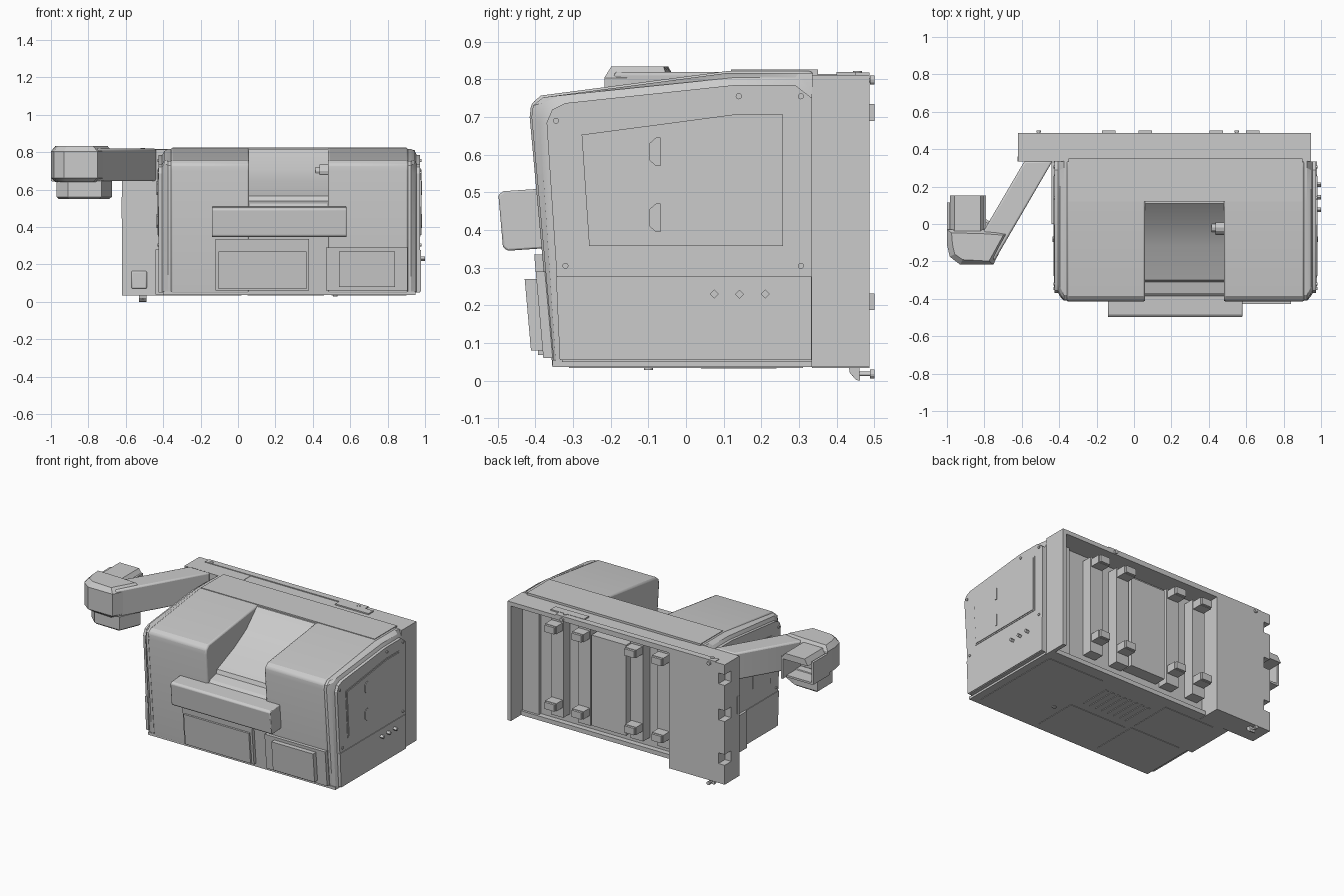
import bpy, bmesh, math
from mathutils import Vector

CX = 0.275                      # centre line of the main housing


def loft(name, axis, sections, bevel=0, seg=2, mirror=False):
    """Join same-length outlines placed along an axis into a closed solid."""
    bm = bmesh.new()
    for side in ((0, 1) if mirror else (0,)):
        rings = []
        for d, pts in sections:
            ring = []
            for a, b in pts:
                co = {'x': (d, a, b), 'y': (a, d, b), 'z': (a, b, d)}[axis]
                x = 2 * CX - co[0] if side else co[0]
                ring.append(bm.verts.new((x, co[1], co[2])))
            rings.append(ring)
        n = len(rings[0])
        for r, s in zip(rings, rings[1:]):
            for i in range(n):
                bm.faces.new((r[i], r[(i + 1) % n], s[(i + 1) % n], s[i]))
        bm.faces.new(rings[0])
        bm.faces.new(rings[-1])
    bmesh.ops.recalc_face_normals(bm, faces=bm.faces)
    me = bpy.data.meshes.new(name)
    bm.to_mesh(me)
    bm.free()
    ob = bpy.data.objects.new(name, me)
    bpy.context.collection.objects.link(ob)
    if bevel:
        m = ob.modifiers.new("bevel", 'BEVEL')
        m.width, m.segments, m.limit_method = bevel, seg, 'ANGLE'
        m.angle_limit = math.radians(40)
    return ob


def prism(name, axis, pts, a, b, **kw):
    return loft(name, axis, [(a, pts), (b, pts)], **kw)


def box(name, x0, x1, y0, y1, z0, z1, **kw):
    return prism(name, 'z', [(x0, y0), (x1, y0), (x1, y1), (x0, y1)], z0, z1, **kw)


def disc(name, axis, a, b, r, d0, d1, n=12, **kw):
    pts = [(a + r * math.cos(2 * math.pi * i / n), b + r * math.sin(2 * math.pi * i / n)) for i in range(n)]
    return prism(name, axis, pts, d0, d1, **kw)


def front_y(z):                 # slightly leaning front face
    return -0.355 - 0.088 * (z - 0.04)


def front_panel(name, x0, x1, z0, z1, out, **kw):
    return prism(name, 'x', [(front_y(z0) - out, z0), (front_y(z1) - out, z1),
                             (front_y(z1) + 0.02, z1), (front_y(z0) + 0.02, z0)], x0, x1, **kw)


# Main housing: two side shells and a sloped tray between them
shell = [(-0.355, 0.04), (-0.415, 0.70), (-0.411, 0.735), (-0.385, 0.757),
         (0.11, 0.822), (0.30, 0.822), (0.337, 0.822), (0.337, 0.04)]
prism("left_shell", 'x', shell, -0.36, 0.06, bevel=0.01)
prism("right_shell", 'x', shell, 0.48, 0.91, bevel=0.01)
prism("sloped_tray", 'x', [(-0.355, 0.04), (-0.395, 0.50), (-0.37, 0.525), (-0.31, 0.54), (-0.30, 0.565),
                           (-0.12, 0.64), (0.0, 0.71), (0.11, 0.817), (0.337, 0.82), (0.337, 0.04)], 0.055, 0.485)
disc("tray_knob", 'x', -0.02, 0.70, 0.035, 0.435, 0.48)
disc("tray_knob_hub", 'x', -0.02, 0.70, 0.022, 0.415, 0.44)
box("top_lid", -0.35, 0.90, 0.12, 0.35, 0.81, 0.826)
box("base_plate", -0.40, 0.95, -0.355, 0.335, 0.037, 0.055)

# Side covers, mirrored left and right
cover = [(-0.328, 0.05), (-0.37, 0.685), (-0.355, 0.72), (-0.32, 0.737),
         (0.13, 0.785), (0.29, 0.785), (0.334, 0.75), (0.334, 0.05)]
rim = [(y - 0.018 if y < 0 else y, z + (0.02 if z > 0.7 else 0)) for y, z in cover]
inner = [(y + 0.005 if y < 0 else y, z - (0.005 if z > 0.7 else 0)) for y, z in shell]
loft("side_covers", 'x', [(0.90, inner), (0.925, inner), (0.945, rim), (0.955, cover), (0.974, cover)], mirror=True)
prism("side_lower_covers", 'x', [(-0.335, 0.055), (-0.345, 0.277), (0.333, 0.277), (0.333, 0.055)],
      0.96, 0.978, mirror=True)
window = [(-0.285, 0.66), (0.13, 0.715), (0.265, 0.715), (0.265, 0.35), (-0.265, 0.35)]
window_in = [(-0.277, 0.653), (0.13, 0.707), (0.257, 0.707), (0.257, 0.358), (-0.257, 0.358)]
prism("side_window_frames", 'x', window, 0.97, 0.977, mirror=True)
prism("side_windows", 'x', window_in, 0.97, 0.981, mirror=True)
for z in (0.57, 0.395):
    prism("side_grip", 'x', [(-0.097, z + 0.015), (-0.097, z + 0.06), (-0.08, z + 0.075),
                             (-0.068, z + 0.075), (-0.068, z), (-0.08, z)], 0.97, 0.985, mirror=True)
for y, z in ((-0.345, 0.69), (0.14, 0.755), (0.305, 0.755), (0.305, 0.305), (-0.32, 0.305)):
    disc("side_screws", 'x', y, z, 0.008, 0.97, 0.98, mirror=True)
for y in (0.075, 0.142, 0.21):
    disc("side_stud", 'x', y, 0.23, 0.012, 0.97, 1.0, n=4)

# Front handle bar and lower drawers
prism("front_bar", 'x', [(-0.498, 0.493), (-0.485, 0.503), (-0.38, 0.51), (-0.37, 0.352),
                         (-0.474, 0.345), (-0.486, 0.355)], -0.14, 0.58, bevel=0.005, seg=2)
front_panel("wide_drawer", -0.12, 0.38, 0.06, 0.335, 0.022)
front_panel("wide_drawer_face", -0.105, 0.365, 0.068, 0.27, 0.035)
front_panel("small_drawer", 0.47, 0.907, 0.06, 0.29, 0.022)
front_panel("small_drawer_face", 0.54, 0.84, 0.08, 0.27, 0.053)

# Rear frame: recess open at the bottom, with a thick block on the left
box("frame_right_flange", 0.92, 0.945, 0.335, 0.487, 0.037, 0.812)
box("frame_top", -0.62, 0.945, 0.335, 0.487, 0.785, 0.812)
box("frame_bottom_lip", -0.23, 0.93, 0.335, 0.385, 0.037, 0.065)
box("frame_back_wall", -0.30, 0.93, 0.325, 0.35, 0.04, 0.80)
box("frame_block", -0.62, -0.22, 0.335, 0.42, 0.034, 0.814)
notched = [(-0.22, 0.034), (-0.62, 0.034)]
for z in (0.16, 0.445, 0.68):
    notched += [(-0.62, z), (-0.575, z), (-0.575, z + 0.07), (-0.62, z + 0.07)]
notched += [(-0.62, 0.814), (-0.22, 0.814)]
prism("frame_block_rear", 'y', notched, 0.42, 0.487)
box("block_side_plate", -0.622, -0.555, 0.333, 0.36, 0.445, 0.56)
box("frame_top_rail", -0.55, 0.60, 0.445, 0.487, 0.81, 0.818)
box("top_clip", 0.42, 0.66, 0.40, 0.45, 0.81, 0.82)

# Ribs and mounting pads inside the rear recess
box("rear_centre_panel", 0.13, 0.38, 0.34, 0.43, 0.13, 0.72)
for x in (0.635, 0.44, 0.06, -0.135):
    box("rear_rib", x - 0.045, x + 0.045, 0.34, 0.42, 0.12, 0.75)
    for z in (0.21, 0.712):
        box("rear_pad", x - 0.04, x + 0.04, 0.41, 0.485, z - 0.025, z + 0.025)
        box("rear_pad_tip", x - 0.035, x + 0.035, 0.48, 0.5, z - 0.022, z + 0.022)
box("rear_side_step", 0.80, 0.92, 0.34, 0.37, 0.06, 0.79)

# Rear bolts, hook and socket
for x, z in ((-0.51, 0.798), (0.55, 0.798), (-0.51, 0.018)):
    disc("bolt_shaft", 'y', x, z, 0.006, 0.44, 0.495)
    disc("bolt_head", 'y', x, z, 0.012, 0.488, 0.5)
for x in (-0.51, 0.55):
    disc("top_bolt", 'z', x, 0.455, 0.012, 0.81, 0.822)
prism("lower_hook", 'x', [(0.432, 0.037), (0.46, 0.037), (0.462, 0.0), (0.452, 0.002), (0.435, 0.02)], -0.53, -0.49)
box("socket_frame", -0.57, -0.487, 0.322, 0.337, 0.07, 0.165, bevel=0.008)
box("socket_button", -0.56, -0.497, 0.316, 0.324, 0.082, 0.125)
box("left_service_box", -0.44, -0.36, 0.0, 0.33, 0.04, 0.28)

# Underside plates, vents and foot
for x0, x1, y0, y1 in ((-0.34, 0.02, -0.31, 0.0), (-0.34, 0.02, 0.03, 0.31), (0.05, 0.46, -0.31, -0.02), (0.50, 0.90, -0.31, 0.31)):
    box("underside_plate", x0, x1, y0, y1, 0.034, 0.038)
for i in range(8):
    box("vent_slat", 0.08 + i * 0.045, 0.10 + i * 0.045, 0.04, 0.24, 0.033, 0.038)
disc("underside_foot", 'z', 0.52, -0.10, 0.012, 0.029, 0.04)


def chamfered(name, pts, z0, z1, c):
    """Upright prism with sloped top and bottom edges."""
    mid = sum((Vector(p) for p in pts), Vector((0, 0))) / len(pts)
    small = [tuple(Vector(p) - (Vector(p) - mid).normalized() * c) for p in pts]
    return loft(name, 'z', [(z0, small), (z0 + c * 0.7, pts), (z1 - c, pts), (z1, small)])


# Swing arm
prism("swing_arm", 'z', [(-0.435, 0.337), (-0.585, 0.337), (-0.80, -0.03), (-0.83, -0.15), (-0.745, -0.195)],
      0.645, 0.82, bevel=0.01)
chamfered("arm_head", [(-0.67, -0.05), (-0.752, -0.217), (-0.93, -0.217), (-0.985, -0.175), (-1.0, -0.11),
                       (-1.0, -0.03), (-0.79, -0.03)], 0.64, 0.834, 0.03)

# Hollow duct behind the arm head
box("duct_outer_wall", -1.0, -0.985, -0.05, 0.115, 0.645, 0.79)
box("duct_inner_wall", -0.805, -0.79, -0.05, 0.152, 0.645, 0.79)
prism("duct_roof", 'y', [(-0.985, 0.775), (-0.96, 0.815), (-0.82, 0.815), (-0.79, 0.775)], -0.06, 0.152)
box("duct_floor", -0.995, -0.79, -0.05, 0.115, 0.642, 0.655)

# Lower pod under the arm head
pod = [(-0.675, -0.04), (-0.73, -0.175), (-0.91, -0.175), (-0.97, -0.12), (-0.97, 0.03), (-0.80, 0.03)]
chamfered("head_pod", pod, 0.55, 0.66, 0.015)

for ob in bpy.data.objects:
    ob.select_set(True)
    bpy.context.view_layer.objects.active = ob
bpy.ops.object.shade_smooth_by_angle(angle=math.radians(25))
